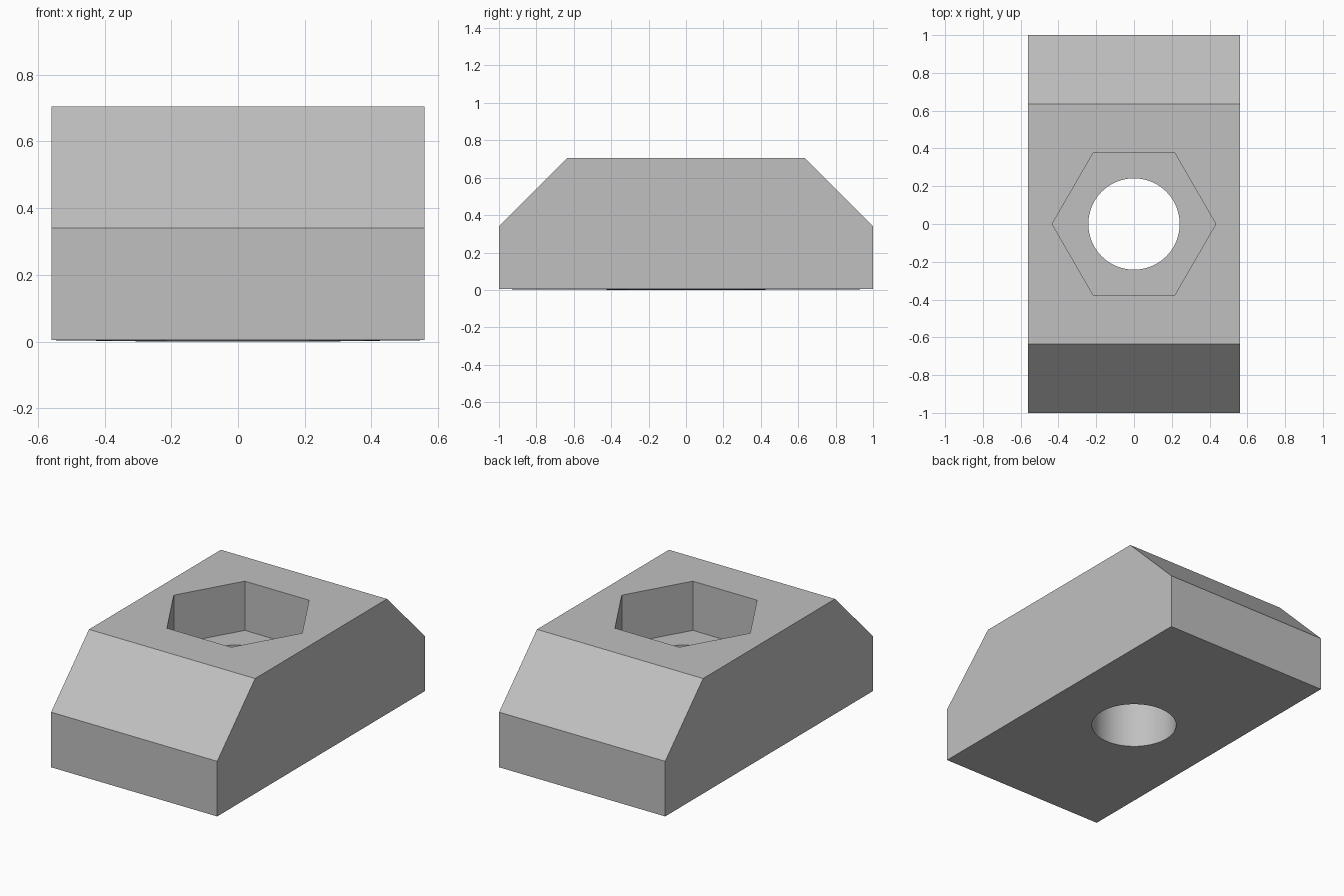
import bpy, bmesh, math

if "Cube" in bpy.data.objects:
    bpy.data.objects.remove(bpy.data.objects["Cube"], do_unlink=True)

HALF_WIDTH, TOP, BASE = 0.56, 0.705, 0.004
POCKET_FLOOR = 0.405

grey = bpy.data.materials.new("silver_grey")
grey.use_nodes = True
colour = (0.527, 0.527, 0.527, 1)
grey.diffuse_color = colour
grey.node_tree.nodes["Principled BSDF"].inputs["Base Color"].default_value = colour


def extrude(name, outline, direction):
    """Make a closed solid by sweeping a flat outline along a direction."""
    bm = bmesh.new()
    face = bm.faces.new([bm.verts.new(p) for p in outline])
    swept = bmesh.ops.extrude_face_region(bm, geom=[face])["geom"]
    verts = [v for v in swept if isinstance(v, bmesh.types.BMVert)]
    bmesh.ops.translate(bm, verts=verts, vec=direction)
    bmesh.ops.recalc_face_normals(bm, faces=bm.faces)
    mesh = bpy.data.meshes.new(name)
    bm.to_mesh(mesh)
    bm.free()
    mesh.materials.append(grey)
    obj = bpy.data.objects.new(name, mesh)
    bpy.context.collection.objects.link(obj)
    return obj


def prism(name, sides, radius, bottom):
    ring = [(radius * math.cos(math.tau * i / sides),
             radius * math.sin(math.tau * i / sides), bottom) for i in range(sides)]
    return extrude(name, ring, (0, 0, 1.2))


# Block with chamfered front and back
half = [(1, BASE), (1, 0.34), (0.635, TOP)]
profile = half + [(-y, z) for y, z in reversed(half)]
block = extrude("slot_nut_body", [(-HALF_WIDTH, y, z) for y, z in profile],
                (2 * HALF_WIDTH, 0, 0))

# Hexagonal pocket and round through hole
bpy.context.view_layer.objects.active = block
block.select_set(True)
for cutter in (prism("hex_pocket_cutter", 6, 0.433, POCKET_FLOOR),
               prism("bolt_hole_cutter", 64, 0.242, -0.3)):
    cutter.hide_render = True
    cut = block.modifiers.new(cutter.name, "BOOLEAN")
    cut.operation = "DIFFERENCE"
    cut.solver = "EXACT"
    cut.object = cutter
    bpy.ops.object.modifier_apply(modifier=cut.name)
    bpy.data.objects.remove(cutter, do_unlink=True)

# Underside bows down very slightly to the hole rim
for v in block.data.vertices:
    if v.co.z < 0.01 and math.hypot(v.co.x, v.co.y) < 0.3:
        v.co.z = 0

bpy.ops.object.shade_smooth_by_angle(angle=math.radians(30))
